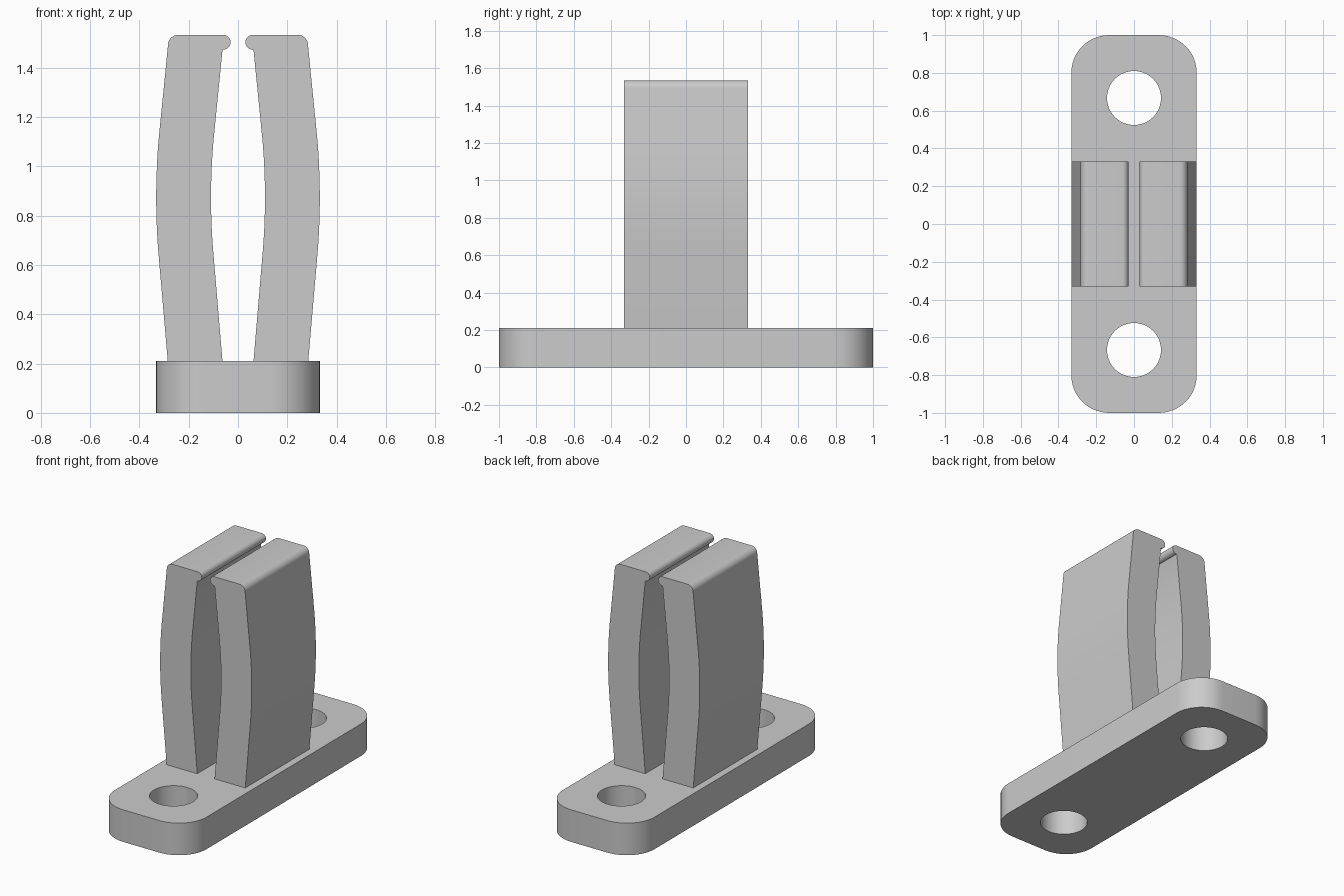
import bpy, bmesh, math
from mathutils import Vector

if "Cube" in bpy.data.objects:
    bpy.data.objects.remove(bpy.data.objects["Cube"], do_unlink=True)

grey = bpy.data.materials.new("light_grey")
grey.use_nodes = True
COLOR = (0.6, 0.6, 0.6, 1)
grey.diffuse_color = COLOR
grey.node_tree.nodes["Principled BSDF"].inputs["Base Color"].default_value = COLOR


def arc(cx, cy, r, start, end, steps=12):
    angles = [math.radians(start + (end - start) * i / steps) for i in range(steps + 1)]
    return [(cx + r * math.cos(a), cy + r * math.sin(a)) for a in angles]


def bend(a, b, c, steps=10):
    """Quadratic curve from a to c pulled towards b."""
    a, b, c = Vector(a), Vector(b), Vector(c)
    ts = [i / steps for i in range(steps + 1)]
    return [tuple(a * (1 - t) ** 2 + b * 2 * t * (1 - t) + c * t * t) for t in ts]


def extrude(name, points, direction):
    """Fill a closed outline and extrude it along a direction."""
    bm = bmesh.new()
    face = bm.faces.new([bm.verts.new(p) for p in points])
    new = bmesh.ops.extrude_face_region(bm, geom=[face])["geom"]
    bmesh.ops.translate(bm, vec=direction, verts=[v for v in new if isinstance(v, bmesh.types.BMVert)])
    bmesh.ops.recalc_face_normals(bm, faces=bm.faces)
    mesh = bpy.data.meshes.new(name)
    bm.to_mesh(mesh)
    bm.free()
    mesh.materials.append(grey)
    obj = bpy.data.objects.new(name, mesh)
    bpy.context.collection.objects.link(obj)
    return obj


def smooth(obj):
    bpy.ops.object.select_all(action="DESELECT")
    obj.select_set(True)
    bpy.context.view_layer.objects.active = obj
    bpy.ops.object.shade_smooth_by_angle(angle=math.radians(30))


# Base plate with rounded corners
HALF_W, RADIUS, HEIGHT = 0.332, 0.2, 0.21
outline = []
for i, (sx, sy) in enumerate([(1, 1), (-1, 1), (-1, -1), (1, -1)]):
    outline += arc(sx * (HALF_W - RADIUS), sy * (1 - RADIUS), RADIUS, 90 * i, 90 * i + 90)
base = extrude("base_plate", [(x, y, 0) for x, y in outline], (0, 0, HEIGHT))

# Screw holes through the base
for side, y in (("front", -0.667), ("back", 0.667)):
    circle = arc(0, y, 0.143, 0, 360, 48)[:-1]
    cutter = extrude(side + "_hole_cutter", [(x, cy, -0.1) for x, cy in circle], (0, 0, 0.5))
    cutter.hide_render = True
    cut = base.modifiers.new(side + "_hole", "BOOLEAN")
    cut.operation = "DIFFERENCE"
    cut.solver = "EXACT"
    cut.object = cutter
    # Bake the cut, then drop the cutter
    bpy.context.view_layer.objects.active = base
    bpy.ops.object.modifier_apply(modifier=cut.name)
    bpy.data.objects.remove(cutter, do_unlink=True)
smooth(base)

# Bowed clip arms with a rounded lip at the top
profile = [(0.285, HEIGHT)]
profile += bend((0.323, 0.65), (0.341, 0.87), (0.323, 1.1))
profile += arc(0.243, 1.493, 0.041, 0, 90, 8)
profile += arc(0.06, 1.504, 0.03, 90, 270)
profile += [(0.0635, 1.468)]
profile += bend((0.1, 1.1), (0.119, 0.87), (0.1, 0.65))
profile += [(0.063, HEIGHT)]
for name, side in (("left_clip_arm", 1), ("right_clip_arm", -1)):
    smooth(extrude(name, [(side * x, -HALF_W, z) for x, z in profile], (0, 2 * HALF_W, 0)))
